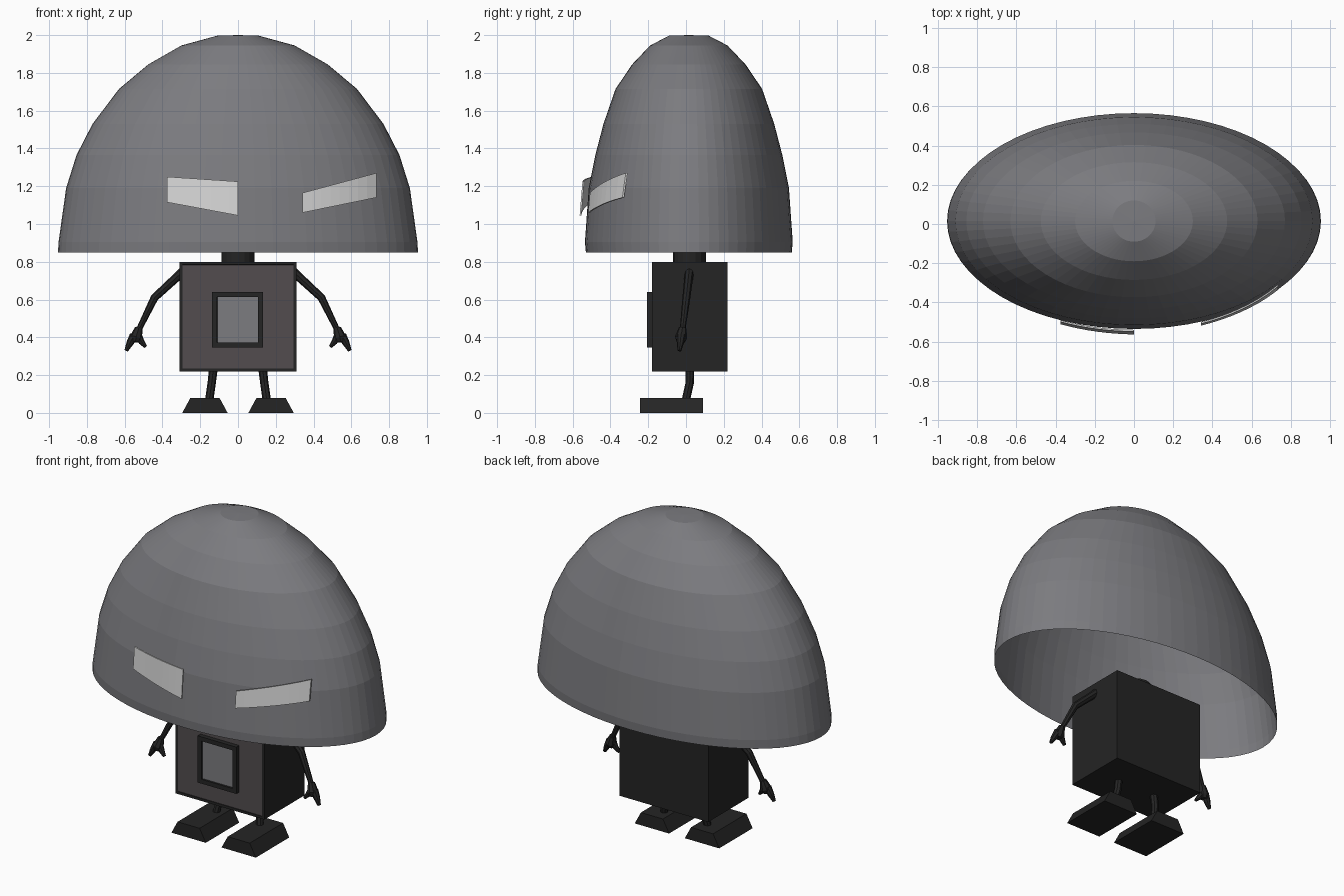
import bpy, bmesh, math
from mathutils import Vector

if "Cube" in bpy.data.objects:
    bpy.data.objects.remove(bpy.data.objects["Cube"])


def mat(name, r, g, b):
    m = bpy.data.materials.new(name)
    m.diffuse_color = (r, g, b, 1)
    m.use_nodes = True
    m.node_tree.nodes["Principled BSDF"].inputs["Base Color"].default_value = m.diffuse_color
    return m


GREY = mat("dome_grey", 0.20, 0.20, 0.215)
BLACK = mat("body_black", 0.018, 0.018, 0.018)
BROWN = mat("panel_brown", 0.085, 0.073, 0.077)
WHITE = mat("eye_white", 0.66, 0.66, 0.66)


def finish(name, bm, *mats, fix=True):
    if fix:
        bmesh.ops.recalc_face_normals(bm, faces=bm.faces)
    me = bpy.data.meshes.new(name)
    bm.to_mesh(me)
    bm.free()
    for m in mats:
        me.materials.append(m)
    ob = bpy.data.objects.new(name, me)
    bpy.context.collection.objects.link(ob)
    return ob


def box(bm, lo, hi):
    r = bmesh.ops.create_cube(bm, size=1)
    for v in r["verts"]:
        v.co = Vector([l + (c + 0.5) * (h - l) for l, h, c in zip(lo, hi, v.co)])


def tube(bm, pts, n=8):
    """Tube through (x, y, z, radius) points, with capped ends."""
    ps = [Vector(p[:3]) for p in pts]
    rings = []
    for i, p in enumerate(pts):
        d = (ps[min(i + 1, len(ps) - 1)] - ps[max(i - 1, 0)]).normalized()
        u = d.cross(Vector((0, 1, 0))).normalized()
        w = d.cross(u)
        rings.append([bm.verts.new(ps[i] + p[3] * (u * math.cos(a) + w * math.sin(a)))
                      for a in [math.tau * k / n for k in range(n)]])
    for a, b in zip(rings, rings[1:]):
        for k in range(n):
            bm.faces.new((a[k], a[(k + 1) % n], b[(k + 1) % n], b[k]))
    bm.faces.new(rings[0])
    bm.faces.new(rings[-1])


def framed_box(name, lo, hi, border, depth, inner):
    """Box whose front face is inset, recessed and recoloured."""
    bm = bmesh.new()
    box(bm, lo, hi)
    bm.normal_update()
    front = min(bm.faces, key=lambda f: f.normal.y)
    bmesh.ops.inset_individual(bm, faces=[front], thickness=border)
    bmesh.ops.inset_individual(bm, faces=[front], thickness=0.0005, depth=-depth)
    front.material_index = 1
    return finish(name, bm, BLACK, inner)


# Dome head: open elliptical shell, rings as (x radius, y radius, z)
CY = 0.015
RINGS = [(0.953, 0.545, 0.85), (0.95, 0.55, 0.905), (0.91, 0.53, 1.19), (0.855, 0.495, 1.365),
         (0.77, 0.452, 1.53), (0.63, 0.388, 1.715), (0.475, 0.30, 1.845), (0.30, 0.205, 1.945),
         (0.11, 0.105, 1.997)]
N = 64
bm = bmesh.new()
loops = [[bm.verts.new((rx * math.cos(math.tau * k / N), CY + ry * math.sin(math.tau * k / N), z))
          for k in range(N)] for rx, ry, z in RINGS]
for a, b in zip(loops, loops[1:]):
    for k in range(N):
        bm.faces.new((a[k], a[(k + 1) % N], b[(k + 1) % N], b[k]))
tip = bm.verts.new((0, CY, 2.0))
for k in range(N):
    bm.faces.new((loops[-1][k], loops[-1][(k + 1) % N], tip))
finish("dome_head", bm, GREY, fix=False)


# Eyes: thin curved plates floating just off the dome
def eye(name, x0, x1, top, bottom, gap):
    bm = bmesh.new()
    cols, steps = [], 8
    for i in range(steps + 1):
        t = i / steps
        x = x0 + (x1 - x0) * t
        col = []
        for ends in (bottom, top):
            z = ends[0] + (ends[1] - ends[0]) * t
            s = 1 - 0.15 * (z - 0.9)
            y = CY - 0.55 * s * math.sqrt(1 - (x / (0.95 * s)) ** 2) - gap
            col.append([bm.verts.new((x, y + d, z)) for d in (0, 0.009)])
        cols.append((col[0][0], col[1][0], col[1][1], col[0][1]))
    for a, b in zip(cols, cols[1:]):
        for k in range(4):
            bm.faces.new((a[k], a[(k + 1) % 4], b[(k + 1) % 4], b[k]))
    bm.faces.new(cols[0])
    bm.faces.new(cols[-1])
    finish(name, bm, WHITE)


eye("eye_left", -0.375, 0.0, (1.25, 1.225), (1.115, 1.045), 0.04)
eye("eye_right", 0.342, 0.733, (1.165, 1.27), (1.06, 1.14), 0.034)

# Torso with framed front panel, and chest screen
framed_box("torso", (-0.31, -0.18, 0.22), (0.31, 0.22, 0.80), 0.022, 0.004, BROWN)
framed_box("chest_screen", (-0.137, -0.207, 0.345), (0.133, -0.178, 0.64), 0.038, 0.012, GREY)

# Neck
bm = bmesh.new()
tube(bm, [(0, 0.018, 0.79, 0.087), (0, 0.018, 0.90, 0.087)], 16)
finish("neck", bm, BLACK)

for side, s in (("left", -1), ("right", 1)):
    # Arm with shoulder and elbow
    bm = bmesh.new()
    tube(bm, [(s * 0.29, 0.018, 0.75, 0.024), (s * 0.442, 0.002, 0.61, 0.021),
              (s * 0.525, -0.018, 0.44, 0.015)])
    finish("arm_" + side, bm, BLACK)
    # Hand with two fingers
    bm = bmesh.new()
    tube(bm, [(s * 0.525, -0.018, 0.45, 0.020), (s * 0.54, -0.026, 0.40, 0.033),
              (s * 0.543, -0.028, 0.375, 0.022)])
    tube(bm, [(s * 0.55, -0.026, 0.41, 0.024), (s * 0.572, -0.03, 0.37, 0.019),
              (s * 0.592, -0.035, 0.33, 0.010)])
    tube(bm, [(s * 0.53, -0.026, 0.41, 0.022), (s * 0.51, -0.03, 0.375, 0.016),
              (s * 0.489, -0.035, 0.35, 0.009)])
    finish("hand_" + side, bm, BLACK)
    # Leg with bent knee
    bm = bmesh.new()
    tube(bm, [(s * 0.131, 0.02, 0.23, 0.023), (s * 0.139, 0.02, 0.16, 0.022),
              (s * 0.152, 0.0, 0.07, 0.022)])
    finish("leg_" + side, bm, BLACK)
    # Foot: trapezoid block
    bm = bmesh.new()
    box(bm, (s * 0.175 - 0.12, -0.243, 0), (s * 0.175 + 0.12, 0.09, 0.08))
    for v in bm.verts:
        if v.co.z > 0.04:
            v.co.x = s * 0.175 + (v.co.x - s * 0.175) * 0.64
    finish("foot_" + side, bm, BLACK)
